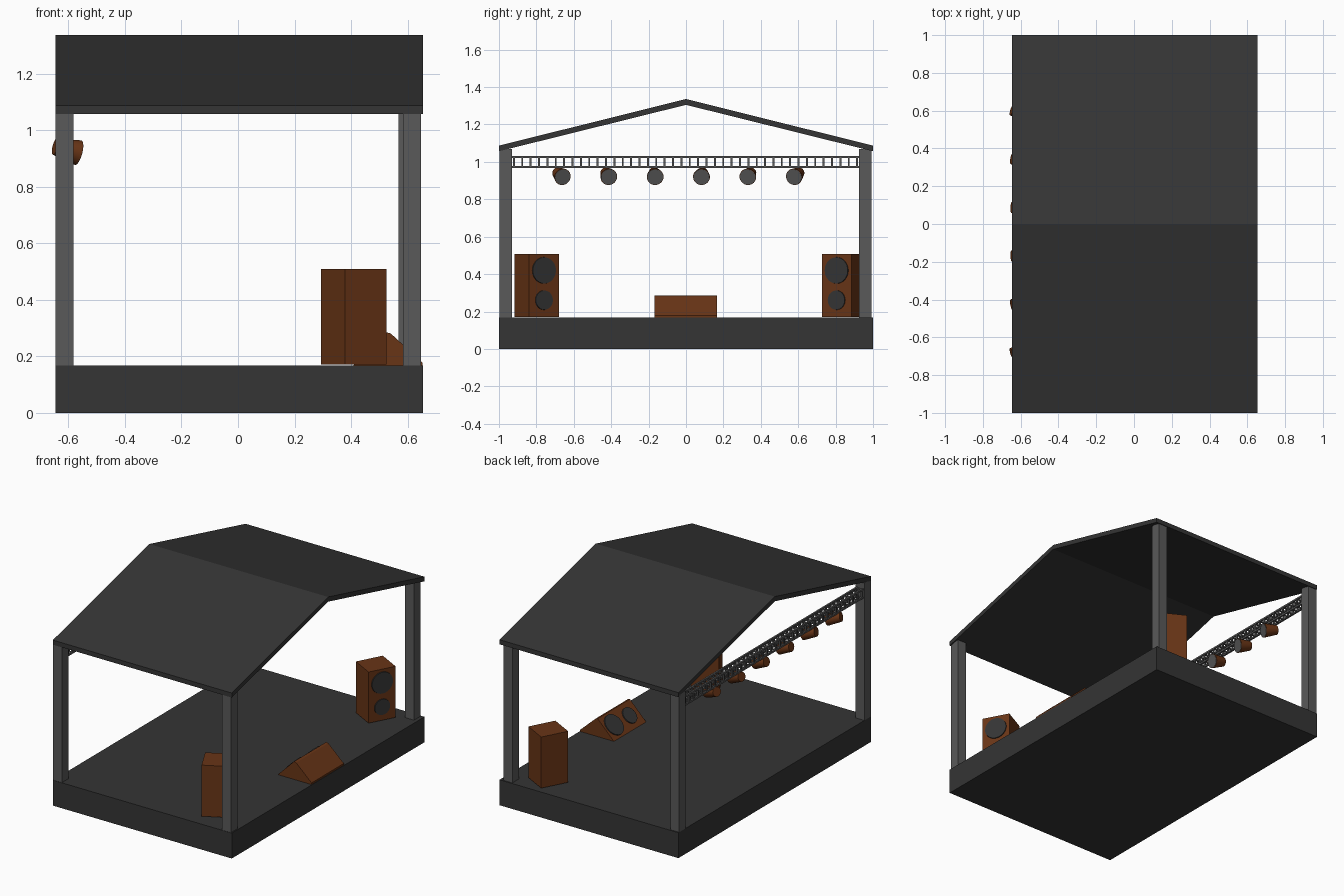
import bpy, bmesh, math
from mathutils import Vector, Matrix

if "Cube" in bpy.data.objects:
    bpy.data.objects.remove(bpy.data.objects["Cube"])


def material(name, rgb):
    m = bpy.data.materials.new(name)
    m.diffuse_color = (*rgb, 1)
    m.use_nodes = True
    m.node_tree.nodes["Principled BSDF"].inputs["Base Color"].default_value = m.diffuse_color
    return m


BROWN = material("brown", (0.14, 0.035, 0.008))
DARK = material("charcoal", (0.035, 0.035, 0.035))
GREY = material("grey", (0.1, 0.1, 0.1))


def finish(name, bm, mat, smooth=False):
    bmesh.ops.recalc_face_normals(bm, faces=bm.faces)
    me = bpy.data.meshes.new(name)
    bm.to_mesh(me)
    bm.free()
    me.materials.append(mat)
    ob = bpy.data.objects.new(name, me)
    bpy.context.collection.objects.link(ob)
    if smooth:
        bpy.ops.object.select_all(action='DESELECT')
        ob.select_set(True)
        bpy.context.view_layer.objects.active = ob
        bpy.ops.object.shade_smooth_by_angle(angle=math.radians(35))
    return ob


def add_box(bm, lo, hi):
    lo, hi = Vector(lo), Vector(hi)
    m = Matrix.Translation((lo + hi) / 2) @ Matrix.Diagonal((*(hi - lo), 1))
    bmesh.ops.create_cube(bm, size=1, matrix=m)


def box(name, lo, hi, mat):
    bm = bmesh.new()
    add_box(bm, lo, hi)
    return finish(name, bm, mat)


def prism(name, points, direction, mat):
    """Extrude a closed outline along a direction."""
    bm = bmesh.new()
    face = bm.faces.new([bm.verts.new(p) for p in points])
    ext = bmesh.ops.extrude_face_region(bm, geom=[face], use_keep_orig=True)
    verts = [g for g in ext["geom"] if isinstance(g, bmesh.types.BMVert)]
    bmesh.ops.translate(bm, verts=verts, vec=direction)
    return finish(name, bm, mat)


def tube(name, start, end, r1, r2, mat, segments=32):
    """Round part running from start to end."""
    a, b = Vector(start), Vector(end)
    d = b - a
    m = Matrix.Translation((a + b) / 2) @ d.to_track_quat('Z', 'Y').to_matrix().to_4x4()
    bm = bmesh.new()
    bmesh.ops.create_cone(bm, cap_ends=True, segments=segments,
                          radius1=r1, radius2=r2, depth=d.length, matrix=m)
    return finish(name, bm, mat, True)


# Stage deck and gabled roof
X0, X1 = -0.645, 0.655
box("stage_deck", (X0, -1, 0), (X1, 1, 0.167), DARK)
roof = [(-1, 1.057), (-1, 1.087), (0, 1.336), (1, 1.087), (1, 1.057), (0, 1.305)]
prism("roof", [(X0, y, z) for y, z in roof], (X1 - X0, 0, 0), DARK)

# Corner posts
for name, x, y in (("front_left", X0, -0.998), ("front_right", 0.583, -0.998),
                   ("back_left", X0, 0.925), ("back_right", 0.567, 0.925)):
    box(name + "_post", (x, y, 0.16), (x + 0.064, y + 0.068, 1.07), GREY)

# Lighting truss: four rails joined by rungs
bm = bmesh.new()
T = 0.011
xs, zs = (-0.638, -0.597), (0.967, 1.02)
for x in xs:
    for z in zs:
        add_box(bm, (x, -0.94, z), (x + T, 0.93, z + T))
RUNGS = 42
for i in range(RUNGS):
    y = -0.92 + i * 1.835 / (RUNGS - 1)
    for x in xs:
        add_box(bm, (x + 0.001, y - 0.005, zs[0]), (x + T - 0.001, y + 0.005, zs[1] + T))
    for z in zs:
        add_box(bm, (xs[0], y - 0.004, z + 0.001), (xs[1] + T, y + 0.004, z + T - 0.001))
finish("lighting_truss", bm, GREY)

# Spotlights aimed slightly down and towards the middle
for i in range(6):
    y = -0.66 + i * 0.2476
    lens = Vector((-0.565, y, 0.92))
    back = Vector((-0.647, y + (i - 2.5) * 0.0105, 0.942))
    d = (lens - back).normalized()
    tube(f"spotlight_body_{i + 1}", back, lens, 0.03, 0.045, BROWN)
    tube(f"spotlight_lens_{i + 1}", lens - d * 0.004, lens + d * 0.002, 0.042, 0.042, GREY)

# Speaker cabinets, turned towards the middle of the stage
for side, s, yc in (("front", 1, -0.799), ("back", -1, 0.845)):
    a = math.radians(28) * s
    n = Vector((math.cos(a), math.sin(a), 0))
    t = Vector((-n.y, n.x, 0))
    c = Vector((0.409, yc, 0.172))
    hw, hd = 0.09, 0.0835
    base = [c + t * hw * i + n * hd * j for i, j in ((-1, -1), (1, -1), (1, 1), (-1, 1))]
    prism(side + "_speaker_cabinet", base, (0, 0, 0.336), BROWN)
    for part, z, r in (("woofer", 0.42, 0.072), ("midrange", 0.261, 0.053)):
        p = c + n * hd
        p.z = z
        tube(f"{side}_speaker_{part}", p - n * 0.01, p + n * 0.006, r, r * 0.97, DARK)

# Floor monitor wedge with its drivers on the rear slope
wedge = [(0.407, 0.167), (0.525, 0.285), (0.54, 0.281), (0.652, 0.178), (0.652, 0.167)]
prism("monitor_cabinet", [(x, -0.168, z) for x, z in wedge], (0, 0.335, 0), BROWN)
n = Vector((-1, 0, 1)).normalized()
for part, y, r in (("woofer", 0.082, 0.072), ("midrange", -0.08, 0.055)):
    p = Vector((0.467, y, 0.227))
    tube("monitor_" + part, p - n * 0.01, p + n * 0.006, r, r * 0.97, DARK)
